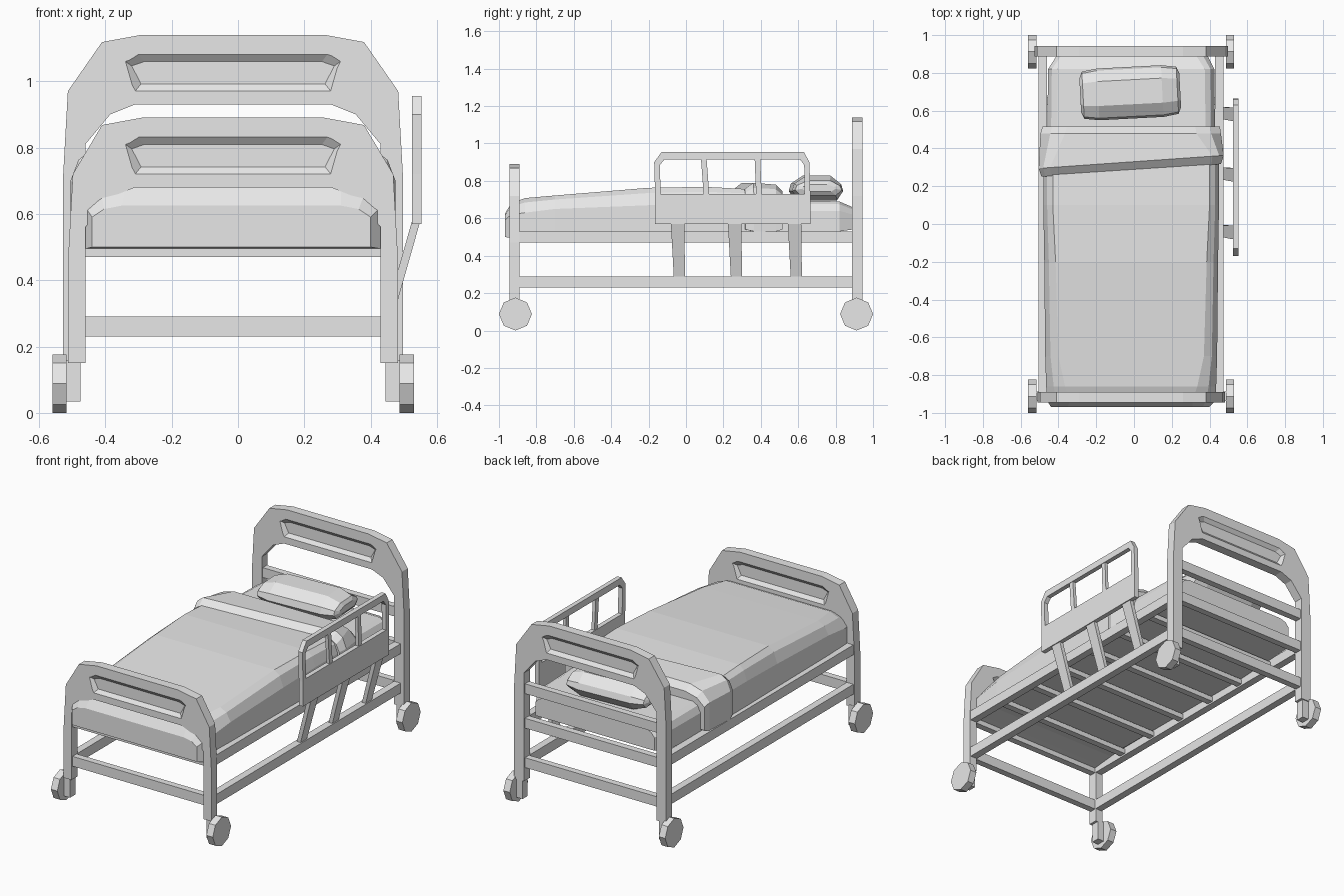
import bpy, bmesh, math
from mathutils import Matrix

if "Cube" in bpy.data.objects:
    bpy.data.objects.remove(bpy.data.objects["Cube"])

grey = bpy.data.materials.new("light_grey")
grey.use_nodes = True
grey.diffuse_color = (0.8, 0.8, 0.8, 1)
grey.node_tree.nodes["Principled BSDF"].inputs["Base Color"].default_value = (0.8, 0.8, 0.8, 1)

CX = -0.015  # centre line of the bed frame


def loft(name, rings):
    """Skin a row of equal-length rings and cap both ends."""
    bm = bmesh.new()
    rows = [[bm.verts.new(p) for p in ring] for ring in rings]
    n = len(rows[0])
    for a, b in zip(rows, rows[1:]):
        for i in range(n):
            j = (i + 1) % n
            bm.faces.new((a[i], a[j], b[j], b[i]))
    bm.faces.new(rows[0])
    bm.faces.new(rows[-1])
    bmesh.ops.recalc_face_normals(bm, faces=bm.faces)
    mesh = bpy.data.meshes.new(name)
    bm.to_mesh(mesh)
    bm.free()
    mesh.materials.append(grey)
    obj = bpy.data.objects.new(name, mesh)
    bpy.context.collection.objects.link(obj)
    return obj


def box(name, x0, x1, y0, y1, z0, z1):
    return loft(name, [[(x0, y0, z), (x1, y0, z), (x1, y1, z), (x0, y1, z)] for z in (z0, z1)])


def prism_y(name, pts, y0, y1):
    return loft(name, [[(x, y, z) for x, z in pts] for y in (y0, y1)])


def prism_x(name, pts, x0, x1):
    return loft(name, [[(x, y, z) for y, z in pts] for x in (x0, x1)])


def mirrored(half):
    """Reflect a left-hand half profile about the centre line."""
    return half + [(2 * CX - x, z) for x, z in reversed(half)]


def cut(obj, cutters):
    for c in cutters:
        mod = obj.modifiers.new("recess", 'BOOLEAN')
        mod.operation = 'DIFFERENCE'
        mod.solver = 'EXACT'
        mod.object = c
    dg = bpy.context.evaluated_depsgraph_get()
    mesh = bpy.data.meshes.new_from_object(obj.evaluated_get(dg))
    obj.modifiers.clear()
    obj.data = mesh
    for c in cutters:
        bpy.data.objects.remove(c)


# Head and foot boards: an arched frame with a sloped recess on both faces
def board(name, y, top, leg):
    d = 0.028
    outer = mirrored([(-leg, 0.15), (-leg, top - 0.42), (-leg + 0.014, top - 0.17),
                      (-0.41, top - 0.022), (-0.29, top)])
    inner = mirrored([(-0.46, 0.15), (-0.46, top - 0.33), (-0.385, top - 0.24), (-0.31, top - 0.21)])
    obj = prism_y(name, outer + inner[::-1], y - d, y + d)
    recess = mirrored([(-0.31, top - 0.17), (-0.34, top - 0.08), (-0.30, top - 0.058)])
    mid = top - 0.115

    def ring(yy, s):
        return [(CX + (x - CX) * (1 - 0.06 * s), yy, mid + (z - mid) * (1 - 0.4 * s)) for x, z in recess]
    cut(obj, [loft("recess_cutter", [ring(y + s * (d + 0.01), -0.5), ring(y + s * (d - 0.018), 1)])
              for s in (-1, 1)])


board("headboard", 0.915, 1.14, 0.527)
board("footboard", -0.917, 0.89, 0.512)

# Frame rails
for level, z in (("lower", 0.23), ("upper", 0.47)):
    box(level + "_rail_right", -0.505, -0.46, -0.9, 0.9, z, z + 0.06)
    box(level + "_rail_left", 0.43, 0.475, -0.9, 0.9, z, z + 0.06)
    box(level + "_rail_foot", -0.47, 0.44, -0.935, -0.895, z, z + 0.06)
    box(level + "_rail_head", -0.47, 0.44, 0.895, 0.935, z, z + 0.06)
box("head_crossbar", -0.47, 0.44, 0.895, 0.935, 0.68, 0.74)
for i in range(6):
    y = -0.65 + i * 0.26
    box("slat", -0.47, 0.44, y - 0.02, y + 0.02, 0.48, 0.51)

# Octagonal wheels and their forks
for y in (-0.912, 0.912):
    octagon = [(y + 0.088 * math.sin(k * math.pi / 4), 0.088 - 0.088 * math.cos(k * math.pi / 4))
               for k in range(8)]
    for side in (-1, 1):
        a, b, c = (CX + side * v for v in (0.46, 0.502, 0.545))
        prism_x("wheel", octagon, b, c)
        box("wheel_fork", min(a, b), max(a, b), y - 0.025, y + 0.025, 0.035, 0.16)


# Bedding sections across the bed
def section(y, x0, x1, zb, zs, zt, inset):
    return [(x0, y, zb), (x0, y, zs), (x0 + inset * 0.4, y, zt - (zt - zs) * 0.3), (x0 + inset, y, zt),
            (x1 - inset, y, zt), (x1 - inset * 0.4, y, zt - (zt - zs) * 0.3), (x1, y, zs), (x1, y, zb)]


loft("mattress", [section(-0.9, -0.45, 0.42, 0.515, 0.60, 0.64, 0.06),
                  section(0.4, -0.46, 0.43, 0.515, 0.64, 0.70, 0.05),
                  section(0.82, -0.455, 0.425, 0.53, 0.64, 0.69, 0.05),
                  section(0.89, -0.41, 0.39, 0.54, 0.62, 0.66, 0.06)])
loft("blanket", [section(-0.968, -0.44, 0.40, 0.50, 0.59, 0.625, 0.09),
                 section(-0.935, -0.46, 0.43, 0.495, 0.62, 0.68, 0.12),
                 section(-0.86, -0.465, 0.435, 0.505, 0.63, 0.708, 0.10),
                 section(-0.70, -0.47, 0.44, 0.52, 0.65, 0.722, 0.07),
                 section(-0.2, -0.475, 0.445, 0.52, 0.67, 0.763, 0.06),
                 section(0.1, -0.48, 0.45, 0.52, 0.68, 0.768, 0.05),
                 section(0.45, -0.48, 0.45, 0.52, 0.68, 0.75, 0.05)])
fold = loft("folded_blanket", [section(0.295, -0.49, 0.46, 0.54, 0.69, 0.755, 0.05),
                               section(0.34, -0.505, 0.475, 0.53, 0.70, 0.79, 0.06),
                               section(0.48, -0.495, 0.46, 0.53, 0.70, 0.78, 0.13),
                               section(0.515, -0.485, 0.455, 0.54, 0.68, 0.745, 0.13)])
# Slight skew of the fold towards the head on the left side
for v in fold.data.vertices:
    if v.co.y < 0.4:
        v.co.y += 0.07 * v.co.x - 0.01


# Pillow, lofted from side to side
def pillow_ring(x, w, h):
    shape = [(-1, -0.25), (-0.75, -1), (0.75, -1), (1, -0.25), (0.92, 0.3), (0.5, 1), (-0.45, 1), (-0.92, 0.35)]
    return [(x, a * w, b * h) for a, b in shape]


pillow = loft("pillow", [pillow_ring(-0.265, 0.09, 0.02), pillow_ring(-0.25, 0.125, 0.04),
                         pillow_ring(-0.17, 0.137, 0.066), pillow_ring(0.17, 0.137, 0.066),
                         pillow_ring(0.25, 0.125, 0.04), pillow_ring(0.265, 0.09, 0.02)])
pillow.data.transform(Matrix.Translation((-0.02, 0.695, 0.762)) @ Matrix.Rotation(math.radians(3), 4, 'Z'))

# Guard rail on the left side
box("guard_panel", 0.525, 0.553, -0.165, 0.665, 0.57, 0.73)
prism_x("guard_frame", [(-0.165, 0.72), (-0.17, 0.90), (-0.13, 0.955), (0.63, 0.955), (0.66, 0.90),
                        (0.665, 0.72), (0.635, 0.72), (0.632, 0.885), (0.61, 0.915), (-0.115, 0.915),
                        (-0.14, 0.885), (-0.135, 0.72)], 0.525, 0.553)
for y, lean in ((0.11, -0.015), (0.39, -0.008)):
    prism_x("guard_bar", [(y - 0.015, 0.72), (y + 0.015, 0.72),
                          (y + 0.015 + lean, 0.92), (y - 0.015 + lean, 0.92)], 0.53, 0.55)
for y in (-0.045, 0.26, 0.58):
    def brace(x0, x1, dy, w, z):
        return [(x0, y + dy - w, z), (x1, y + dy - w, z), (x1, y + dy + w, z), (x0, y + dy + w, z)]
    loft("guard_brace", [brace(0.44, 0.465, 0.01, 0.03, 0.28), brace(0.525, 0.55, 0, 0.036, 0.58)])
